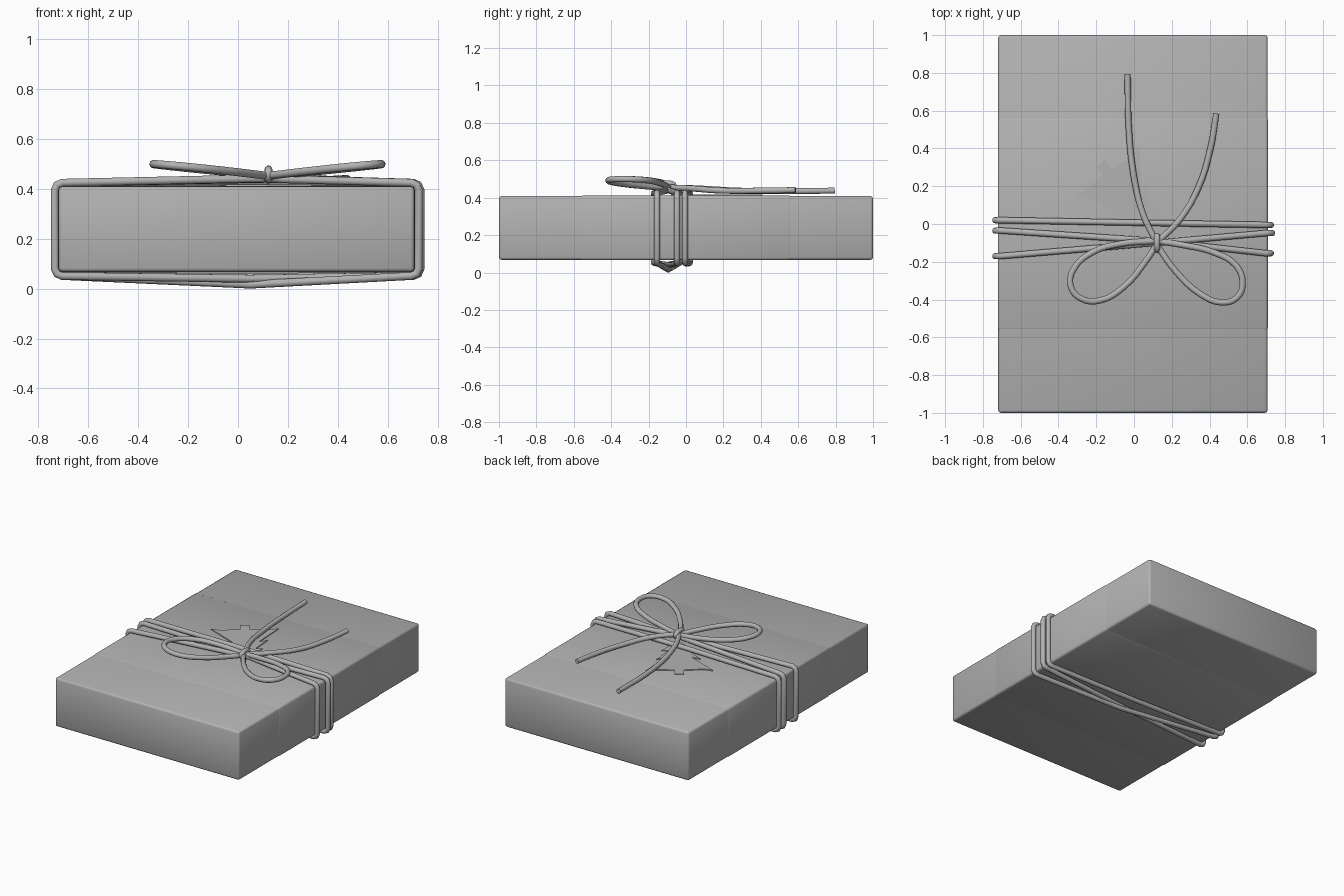
import bpy, bmesh, math
from mathutils import Vector

if "Cube" in bpy.data.objects:
    bpy.data.objects.remove(bpy.data.objects["Cube"])

R = 0.0165  # cord radius
grey = bpy.data.materials.new("mid_grey")
grey.diffuse_color = (0.45, 0.45, 0.45, 1)
grey.use_nodes = True
grey.node_tree.nodes["Principled BSDF"].inputs["Base Color"].default_value = grey.diffuse_color


def box(name, lo, hi, bevel):
    lo, hi = Vector(lo), Vector(hi)
    bpy.ops.mesh.primitive_cube_add(size=1, location=(lo + hi) / 2)
    o = bpy.context.object
    o.name = o.data.name = name
    o.scale = hi - lo
    bpy.ops.object.transform_apply(location=False, rotation=False, scale=True)
    m = o.modifiers.new("bevel", 'BEVEL')
    m.width, m.segments = bevel, 2
    bpy.ops.object.shade_smooth()
    o.data.materials.append(grey)
    return o


def cord(name, pts, closed=False, smooth=True, radius=R):
    c = bpy.data.curves.new(name, 'CURVE')
    c.dimensions = '3D'
    c.bevel_depth, c.bevel_resolution = radius, 3
    c.resolution_u = 4
    c.use_fill_caps = True
    if smooth:
        s = c.splines.new('BEZIER')
        s.bezier_points.add(len(pts) - 1)
        for p, co in zip(s.bezier_points, pts):
            p.co = co
            p.handle_left_type = p.handle_right_type = 'AUTO'
    else:
        s = c.splines.new('POLY')
        s.points.add(len(pts) - 1)
        for p, co in zip(s.points, pts):
            p.co = (*co, 1)
    s.use_cyclic_u = closed
    o = bpy.data.objects.new(name, c)
    bpy.context.collection.objects.link(o)
    bpy.ops.object.select_all(action='DESELECT')
    o.select_set(True)
    bpy.context.view_layer.objects.active = o
    bpy.ops.object.convert(target='MESH')
    bpy.ops.object.shade_smooth_by_angle(angle=math.radians(65))
    o = bpy.context.object
    o.data.materials.clear()
    o.data.materials.append(grey)
    return o


# wrapped parcel and the paper sleeve round its middle
box("parcel", (-0.719, -1, 0.068), (0.707, 1, 0.409), 0.014)
box("paper_sleeve", (-0.721, -0.565, 0.066), (0.709, 0.565, 0.411), 0.014)


# cord wraps: end y values, right side x, then the mid points over and underneath
def wrap(name, yl, yr, xr, top_mid, bottom_mid):
    xl, zb, zt, c = -0.735, 0.051, 0.425, 0.03

    def corner(x, y, z, sx, sz, side_first):
        pts = []
        for a in (0, 45, 90):
            a = math.radians(a)
            pts.append((x + sx * c * (1 - math.cos(a)), y, z + sz * c * (1 - math.sin(a))))
        return pts if side_first else pts[::-1]

    cord(name, corner(xl, yl, zt, 1, -1, True) + [top_mid]
         + corner(xr, yr, zt, -1, -1, False) + corner(xr, yr, zb, -1, 1, True)
         + [bottom_mid] + corner(xl, yl, zb, 1, 1, False), True, False)


wrap("cord_wrap_back", 0.02, -0.005, 0.725, (0, 0.007, 0.431), (0, 0.005, 0.047))
wrap("cord_wrap_middle", -0.035, -0.155, 0.725, (0.12, -0.09, 0.441), (0.05, -0.095, 0.0165))
wrap("cord_wrap_front", -0.17, -0.048, 0.732, (0.12, -0.10, 0.443), (0.05, -0.10, 0.04))


# bow loops rise away from the knot
def bow(name, pts):
    cord(name, [(x, y, 0.452 + 0.095 * abs(x - 0.12) + 0.02 * (-0.1 - y)) for x, y in pts])


bow("bow_loop_left", [(0.12, -0.09), (-0.07, -0.105), (-0.22, -0.15), (-0.32, -0.24),
                      (-0.335, -0.33), (-0.28, -0.395), (-0.18, -0.405),
                      (-0.05, -0.33), (0.06, -0.20), (0.12, -0.11)])
bow("bow_loop_right", [(0.12, -0.09), (0.26, -0.112), (0.42, -0.15), (0.54, -0.22),
                       (0.575, -0.31), (0.545, -0.39), (0.46, -0.415),
                       (0.35, -0.37), (0.22, -0.25), (0.12, -0.11)])

# loose cord tails
cord("bow_tail_left", [(0.12, -0.10, 0.455), (0.045, 0.06, 0.45), (-0.005, 0.28, 0.438),
                       (-0.027, 0.5, 0.435), (-0.034, 0.795, 0.438)])
cord("bow_tail_right", [(0.12, -0.10, 0.455), (0.24, 0.02, 0.45), (0.34, 0.19, 0.438),
                        (0.405, 0.4, 0.438), (0.436, 0.585, 0.441)])

# knot ring
cord("knot", [(0.122, -0.137, 0.458), (0.122, -0.10, 0.478),
              (0.122, -0.062, 0.458), (0.122, -0.10, 0.438)], True, radius=0.016)

# fir tree tag, drawn as (distance from tip, half width) and mirrored about its axis
tip = Vector((0.12, -0.08))
axis = (Vector((-0.15, 0.29)) - tip).normalized()
side = Vector((axis.y, -axis.x))
half = [(0, 0), (0.145, 0.105), (0.145, 0.06), (0.275, 0.14), (0.25, 0.085),
        (0.45, 0.215), (0.43, 0.16), (0.44, 0.03), (0.5, 0.03)]
outline = half + [(d, -w) for d, w in reversed(half[1:])]
bm = bmesh.new()
f = bm.faces.new([bm.verts.new((*(tip + axis * d + side * w), 0.409)) for d, w in outline])
ext = bmesh.ops.extrude_face_region(bm, geom=[f])
for v in ext["geom"]:
    if isinstance(v, bmesh.types.BMVert):
        v.co.z += 0.008
bmesh.ops.recalc_face_normals(bm, faces=bm.faces)
me = bpy.data.meshes.new("tree_tag")
bm.to_mesh(me)
bm.free()
me.materials.append(grey)
bpy.context.collection.objects.link(bpy.data.objects.new("tree_tag", me))
